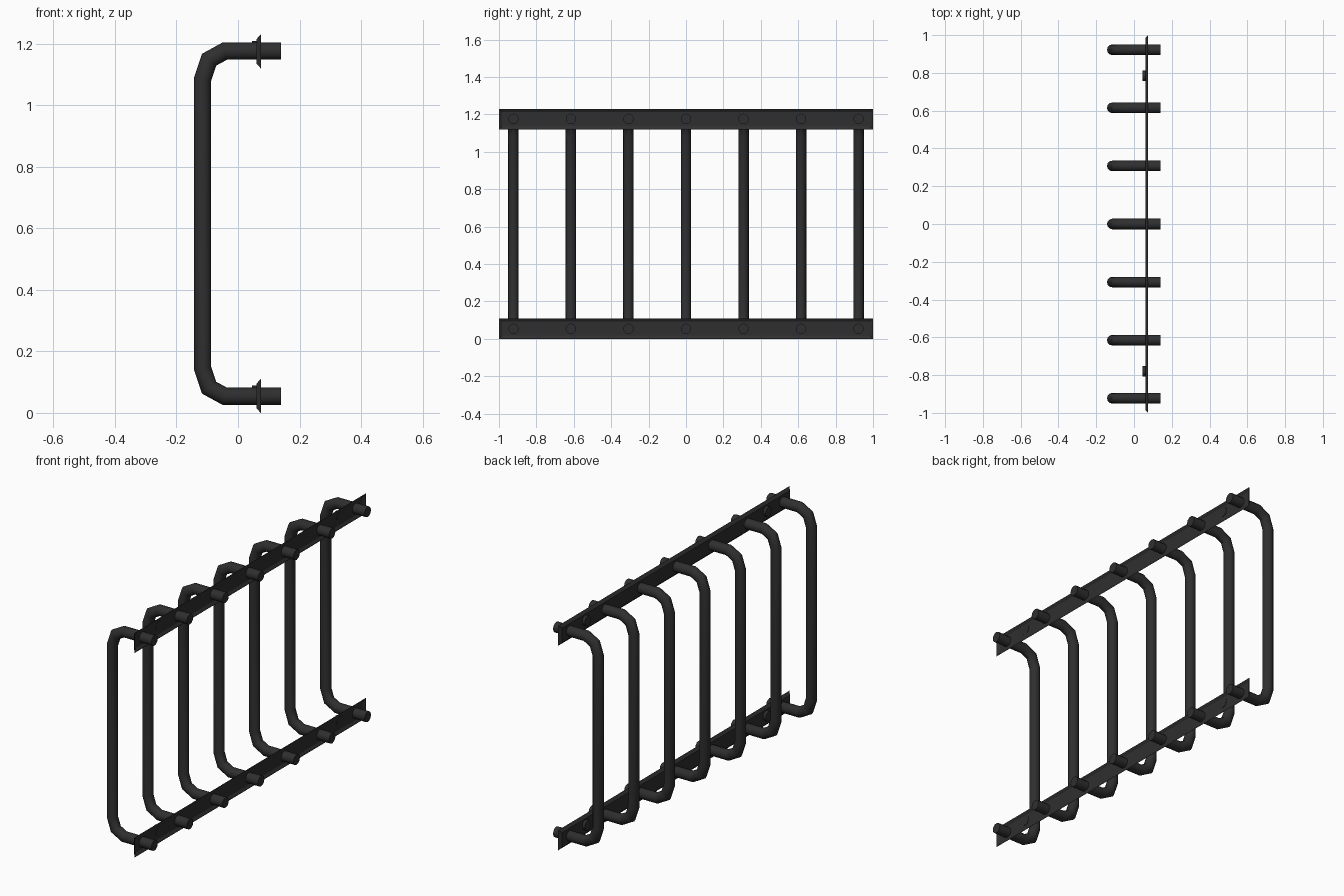
import bpy, bmesh, math
from mathutils import Vector

if "Cube" in bpy.data.objects:
    bpy.data.objects.remove(bpy.data.objects["Cube"])

R, SIDES, MID = 0.028, 12, 0.615

black = bpy.data.materials.new("black_metal")
black.diffuse_color = (0.028, 0.028, 0.028, 1)
black.use_nodes = True
black.node_tree.nodes["Principled BSDF"].inputs["Base Color"].default_value = black.diffuse_color


def finish(bm, name, smooth=True):
    bmesh.ops.recalc_face_normals(bm, faces=bm.faces)
    me = bpy.data.meshes.new(name)
    bm.to_mesh(me)
    bm.free()
    me.materials.append(black)
    ob = bpy.data.objects.new(name, me)
    bpy.context.collection.objects.link(ob)
    if smooth:
        bpy.ops.object.select_all(action='DESELECT')
        ob.select_set(True)
        bpy.context.view_layer.objects.active = ob
        bpy.ops.object.shade_smooth_by_angle(angle=math.radians(35))
    return ob


# centre line of a bent bar in x, z: upper half, then mirrored
half = [(0.14, 1.176), (-0.043, 1.176), (-0.094, 1.148), (-0.115, 1.085)]
path = [Vector(p) for p in half + [(x, 2 * MID - z) for x, z in reversed(half)]]


def bent_bar(y, name):
    bm = bmesh.new()
    rings = []
    for i, p in enumerate(path):
        d0 = (p - path[max(i - 1, 0)]) if i else path[1] - path[0]
        d1 = (path[i + 1] - p) if i < len(path) - 1 else d0
        d0, d1 = d0.normalized(), d1.normalized()
        t = (d0 + d1).normalized()
        n = Vector((-t.y, t.x)) * (R / t.dot(d0))   # mitred radius
        ring = []
        for k in range(SIDES):
            a = 2 * math.pi * k / SIDES
            q = p + n * math.cos(a)
            ring.append(bm.verts.new((q.x, y + R * math.sin(a), q.y)))
        rings.append(ring)
    for a, b in zip(rings, rings[1:]):
        for k in range(SIDES):
            j = (k + 1) % SIDES
            bm.faces.new((a[k], a[j], b[j], b[k]))
    bm.faces.new(rings[0])
    bm.faces.new(rings[-1])
    finish(bm, name)


for i in range(7):
    bent_bar((i - 3) * 0.3075, f"bent_bar_{i + 1}")


# mounting rail: long shallow tray with sloped rim, open towards +x
def rail(zc, name):
    bm = bmesh.new()
    loops = []
    for x, inset in ((0.074, 0.005), (0.066, 0.017), (0.060, 0.015), (0.074, 0.0)):
        h, w = 0.055 - inset, 1.0 - inset
        loops.append([bm.verts.new((x, sy * w, zc + sz * h))
                      for sy, sz in ((-1, -1), (1, -1), (1, 1), (-1, 1))])
    # inner floor, inner slope, outer floor, outer slope, rim
    bm.faces.new(loops[1])
    bm.faces.new(loops[2])
    for a, b in ((0, 1), (2, 3), (3, 0)):
        for k in range(4):
            j = (k + 1) % 4
            bm.faces.new((loops[a][k], loops[a][j], loops[b][j], loops[b][k]))
    finish(bm, name, False)


# bolt through the rail near each end
def bolt(y, z, name):
    bm = bmesh.new()
    bmesh.ops.create_cone(bm, cap_ends=True, segments=12,
                          radius1=0.027, radius2=0.027, depth=0.023)
    for v in bm.verts:
        x, yy, zz = v.co
        v.co = (0.0565 + zz, y + yy, z + x)
    finish(bm, name)


for label, zc in (("lower", 0.055), ("upper", 1.175)):
    rail(zc, f"{label}_rail")
    for side, y in (("near", -0.78), ("far", 0.785)):
        bolt(y, zc + 0.007, f"{label}_{side}_bolt")
